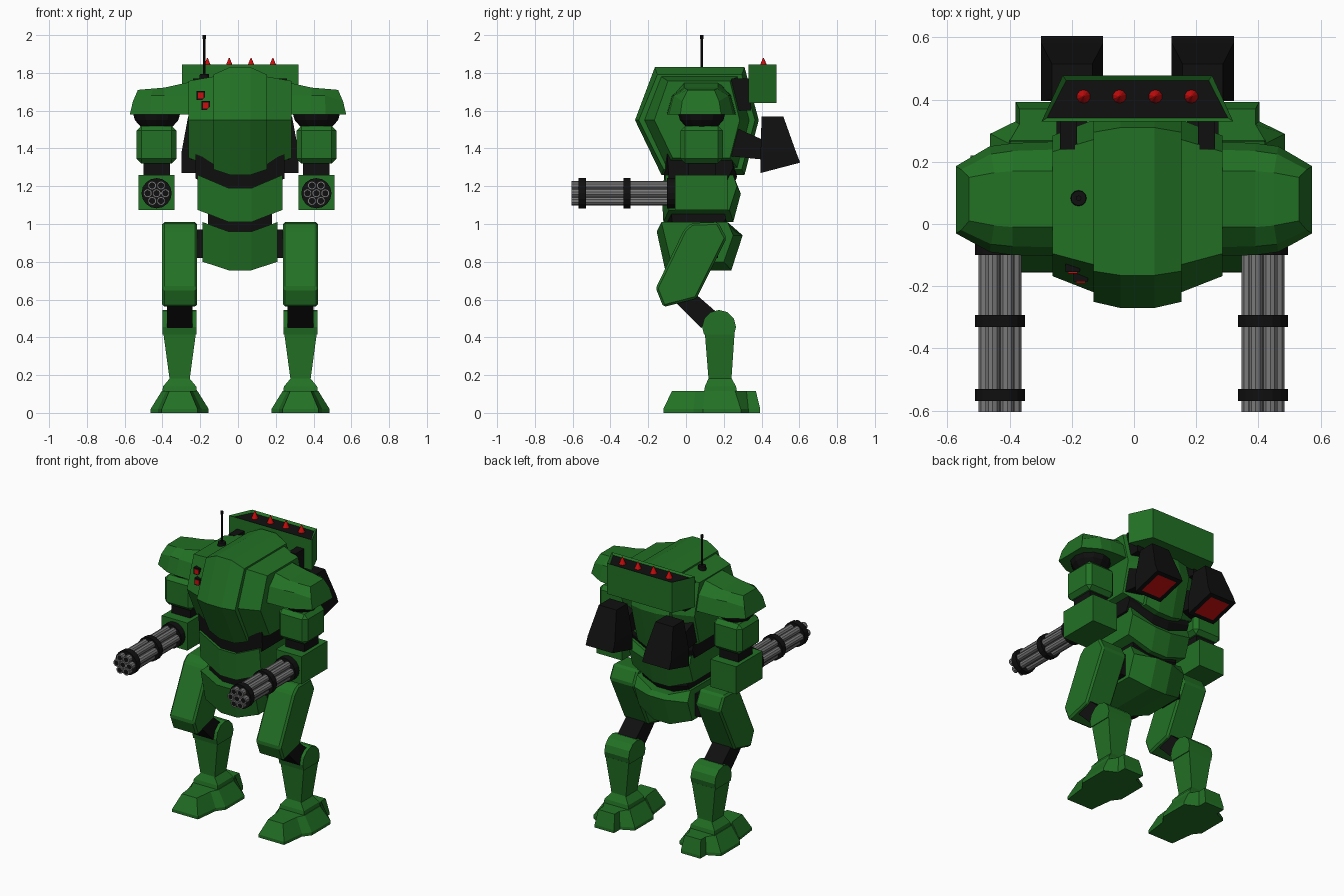
import bpy, bmesh, math
from mathutils import Matrix, Vector

if "Cube" in bpy.data.objects:
    bpy.data.objects.remove(bpy.data.objects["Cube"])

C = 0.011          # body centre line
AC = -0.008        # arm centre line


def material(name, rgb):
    m = bpy.data.materials.new(name)
    m.diffuse_color = (*rgb, 1)
    m.use_nodes = True
    m.node_tree.nodes["Principled BSDF"].inputs["Base Color"].default_value = m.diffuse_color
    return m


GREEN = material("armour green", (0.016, 0.165, 0.018))
BLACK = material("joint black", (0.005, 0.005, 0.005))
GREY = material("barrel grey", (0.19, 0.19, 0.19))
RED = material("signal red", (0.62, 0.004, 0.004))


def finish(name, bm, *mats):
    bmesh.ops.recalc_face_normals(bm, faces=bm.faces)
    me = bpy.data.meshes.new(name)
    bm.to_mesh(me)
    bm.free()
    for m in mats:
        me.materials.append(m)
    ob = bpy.data.objects.new(name, me)
    bpy.context.collection.objects.link(ob)
    return ob


def loft_bm(sections):
    """Skin a list of equal-length 3D rings and cap both ends."""
    bm = bmesh.new()
    rings = [[bm.verts.new(p) for p in s] for s in sections]
    n = len(rings[0])
    for a, b in zip(rings, rings[1:]):
        for i in range(n):
            j = (i + 1) % n
            bm.faces.new((a[i], a[j], b[j], b[i]))
    bm.faces.new(rings[0])
    bm.faces.new(rings[-1])
    return bm


def loft(name, sections, mat):
    return finish(name, loft_bm(sections), mat)


def bevel(bm, w):
    bmesh.ops.recalc_face_normals(bm, faces=bm.faces)
    bmesh.ops.bevel(bm, geom=bm.edges[:], offset=w, segments=1, affect='EDGES', profile=0.5)


def prism(name, cx, hw, profile, mat, w=0):
    """Extrude a y,z profile across x."""
    bm = loft_bm([[(cx + d, y, z) for y, z in profile] for d in (-hw, hw)])
    if w:
        bevel(bm, w)
    return finish(name, bm, mat)


def box(name, cx, hw, y0, y1, z0, z1, mat, w=0):
    return prism(name, cx, hw, [(y0, z0), (y1, z0), (y1, z1), (y0, z1)], mat, w)


def rect(cx, hw, y0, y1, z):
    return [(cx - hw, y0, z), (cx + hw, y0, z), (cx + hw, y1, z), (cx - hw, y1, z)]


def cone(name, loc, r1, r2, depth, n, mat, along_y=False):
    bm = bmesh.new()
    rot = Matrix.Rotation(math.pi / 2, 4, 'X') if along_y else Matrix()
    bmesh.ops.create_cone(bm, cap_ends=True, segments=n, radius1=r1, radius2=r2,
                          depth=depth, matrix=Matrix.Translation(loc) @ rot)
    return finish(name, bm, mat)


def symmetric(half):
    """Mirror (x, profile) sections listed from the centre outwards."""
    full = [(-x, p) for x, p in reversed(half)] + half
    return [[(C + x, y, z) for y, z in p] for x, p in full]


# Torso: stepped hexagonal hull
HEX = [(-.27, 1.55), (-.165, 1.83), (.31, 1.83), (.385, 1.55), (.31, 1.26), (-.13, 1.26)]


def hexa(sy, up, down):
    return [(.06 + (y - .06) * sy, 1.55 + (z - 1.55) * (up if z > 1.55 else down)) for y, z in HEX]


loft("torso_core", symmetric([(.055, hexa(1, 1, 1)), (.142, hexa(.94, .86, .9))]), GREEN)
loft("torso_sides", symmetric([(.13, hexa(.86, .83, .88)), (.273, hexa(.69, .74, .69))]), GREEN)


# Waist, abdomen and pelvis, all dipping at the centre
def dipped(name, mat, mid, side):
    def prof(y0, y1, y2, y3, z0, z1, zb):
        return [(y0, z0), (y1, z1), (y2, z1), (y3, zb), (y2 - .02, z0)]
    loft(name, symmetric([(mid[0], prof(*mid[1:])), (side[0], prof(*side[1:]))]), mat)


dipped("waist_collar", BLACK, (.06, -.11, -.12, .26, .27, 1.17, 1.3, 1.25), (.235, -.09, -.1, .24, .25, 1.24, 1.37, 1.3))
dipped("abdomen", GREEN, (.06, -.12, -.13, .27, .29, 1.01, 1.19, 1.16), (.225, -.09, -.11, .25, .27, 1.075, 1.26, 1.2))
dipped("waist_joint", BLACK, (.06, -.09, -.1, .21, .22, .93, 1.03, 1.0), (.17, -.07, -.08, .2, .21, .97, 1.09, 1.03))
dipped("pelvis", GREEN, (.06, -.11, -.155, .26, .3, .755, .96, .94), (.198, -.08, -.13, .22, .25, .8, 1.01, .94))
box("hip_axle", C, .235, .01, .17, .82, .97, BLACK)

# Legs
KNEE = [(.175 + .09 * math.cos(a), .455 + .09 * math.sin(a)) for a in [math.pi * i / 6 for i in range(7)]]
THIGH = [(-.01, .97), (.03, 1.005), (.17, 1.01), (.215, .925), (.055, .605), (-.12, .56), (-.16, .66)]
FOOT_LOW = [(.095, -.12), (.115, .04), (.154, .09), (.154, .29), (.072, .33), (.072, .393)]
FOOT_TOP = [(.055, -.075), (.07, .05), (.095, .1), (.095, .26), (.06, .32), (.06, .37)]

for s, side in ((-1, "right"), (1, "left")):
    x = C + s * .32
    prism(side + "_thigh", x, .093, THIGH, GREEN, .012)
    prism(side + "_knee_link", x, .068, [(-.05, .58), (.05, .63), (.2, .5), (.08, .45)], BLACK)
    prism(side + "_knee", x, .09, KNEE + [(.095, .415), (.255, .415)], GREEN)
    loft(side + "_shin", [rect(x, .086, .1, .257, .42), rect(x, .052, .12, .24, .17)], GREEN)
    loft(side + "_ankle", [rect(x, .05, .12, .24, .185), rect(x, .088, .1, .265, .14),
                           rect(x, .092, .095, .27, .11)], GREEN)
    loft(side + "_foot", [[(x + u, y, z) for u, y in plan] + [(x - u, y, z) for u, y in reversed(plan)]
                          for plan, z in ((FOOT_LOW, 0), (FOOT_LOW, .02), (FOOT_TOP, .115))], GREEN)

# Arms
for s, side in ((-1, "right"), (1, "left")):
    # faceted shoulder: bottom, middle and top (x, y front, y back, z) per section
    rows = [((.24, -.103, .266, 1.58), (.24, -.075, .24, 1.68), (.24, -.01, .17, 1.755)),
            ((.39, -.1, .26, 1.58), (.39, -.072, .235, 1.68), (.39, -.01, .17, 1.722)),
            ((.464, -.09, .25, 1.58), (.46, -.065, .225, 1.68), (.45, -.005, .165, 1.717)),
            ((.573, -.03, .186, 1.58), (.556, -.02, .175, 1.65), (.53, .01, .15, 1.71))]
    loft(side + "_shoulder", [[(s * x, f, z) for x, f, b, z in r] +
                              [(s * x, b, z) for x, f, b, z in reversed(r)] for r in rows], GREEN)
    x = AC + s * .423
    loft(side + "_shoulder_joint", [[(x + r * math.cos(math.pi * i / 6), .083 + r * math.sin(math.pi * i / 6), z)
                                     for i in range(12)] for r, z in ((.125, 1.585), (.115, 1.55), (.08, 1.51))], BLACK)
    box(side + "_upper_arm", x, .106, -.03, .195, 1.32, 1.52, GREEN, .026)
    box(side + "_elbow", x, .07, .01, .16, 1.24, 1.34, BLACK)
    box(side + "_forearm", x, .095, -.057, .22, 1.075, 1.26, GREEN)
    # rotary gun: clamps and barrels with dark bores
    gz = 1.163
    for i, (y0, y1) in enumerate(((-.57, -.53), (-.332, -.293), (-.1, -.05))):
        cone(f"{side}_gun_clamp_{i}", (x, (y0 + y1) / 2, gz), .08, .08, y1 - y0, 16, BLACK, True)
    bm = bmesh.new()
    for i in range(7):
        a, r = math.pi * i / 3, (.047 if i < 6 else 0)
        m = Matrix.Translation((x + r * math.cos(a), -.3325, gz + r * math.sin(a))) @ Matrix.Rotation(math.pi / 2, 4, 'X')
        bmesh.ops.create_cone(bm, cap_ends=True, segments=10, radius1=.0235, radius2=.0235, depth=.545, matrix=m)
    ends = [f for f in bm.faces if f.calc_center_median().y < -.6]
    bmesh.ops.inset_individual(bm, faces=ends, thickness=.007)
    for f in ends:
        f.material_index = 1
    finish(side + "_gun_barrels", bm, GREY, BLACK)

# Missile rack with recessed black top
bm = loft_bm([[(C - .308, .33, z), (C + .308, .33, z), (C + .24, .478, z), (C - .24, .478, z)] for z in (1.64, 1.845)])
bmesh.ops.recalc_face_normals(bm, faces=bm.faces)
top = [f for f in bm.faces if f.normal.z > .9]
bmesh.ops.inset_region(bm, faces=top, thickness=.02)
bmesh.ops.translate(bm, verts=top[0].verts[:], vec=(0, 0, -.012))
top[0].material_index = 1
finish("missile_rack", bm, GREEN, BLACK)
for i in range(4):
    cone(f"missile_tip_{i}", (C - .173 + .1155 * i, .41, 1.855), .023, .002, .05, 10, RED)

# Rack supports and back thrusters
for s, side in ((-1, "right"), (1, "left")):
    box(side + "_rack_support", C + s * .222, .027, .24, .345, 1.6, 1.77, BLACK)
    x = C + s * .21
    prism(side + "_thruster_mount", x, .05, [(.24, 1.52), (.42, 1.44), (.42, 1.34), (.22, 1.36)], BLACK)
    bm = loft_bm([rect(x, .065, .40, .515, 1.57),
                  [(x - .1, .395, 1.38), (x + .1, .395, 1.38), (x + .1, .583, 1.38), (x - .1, .583, 1.38)],
                  [(x - .1, .395, 1.27), (x + .1, .395, 1.27), (x + .1, .605, 1.325), (x - .1, .605, 1.325)]])
    bmesh.ops.recalc_face_normals(bm, faces=bm.faces)
    nozzle = [f for f in bm.faces if f.normal.z < -.8]
    bmesh.ops.inset_region(bm, faces=nozzle, thickness=.04)
    nozzle[0].material_index = 1
    finish(side + "_thruster", bm, BLACK, RED)

# Sensor lamps on one side of the torso
for i, (x, y, z) in enumerate(((-.197, -.155, 1.68), (-.171, -.185, 1.627))):
    box(f"sensor_housing_{i}", x, .023, y, y + .08, z - .023, z + .023, BLACK)
    box(f"sensor_lens_{i}", x, .015, y - .004, y + .002, z - .015, z + .015, RED)

# Antenna
cone("antenna_base", (-.178, .083, 1.775), .027, .024, .04, 12, BLACK)
cone("antenna_mast", (-.178, .083, 1.88), .006, .006, .22, 8, BLACK)
cone("antenna_tip", (-.178, .083, 1.99), .009, .009, .02, 8, BLACK)
